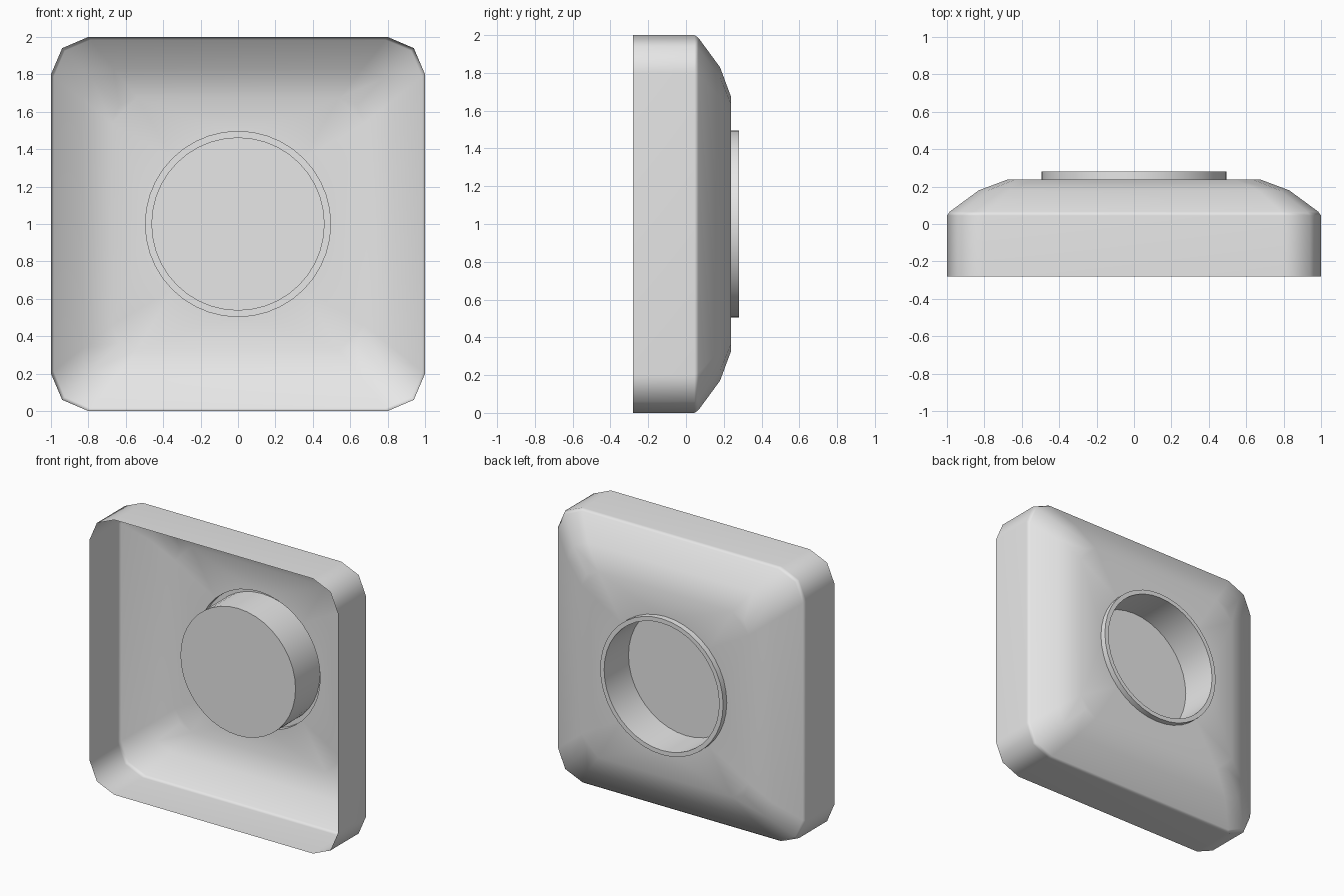
import bpy
import bmesh
from math import cos, sin, pi, radians

cube = bpy.data.objects.get("Cube")
if cube:
    bpy.data.objects.remove(cube, do_unlink=True)

CENTRE_Z = 1.0
SIDES = 40

# Single grey finish
grey = bpy.data.materials.new("plain grey")
grey.use_nodes = True
grey.diffuse_color = (0.8, 0.8, 0.8, 1)
grey.node_tree.nodes["Principled BSDF"].inputs["Base Color"].default_value = (0.8, 0.8, 0.8, 1)


def square_loop(bm, half, y):
    """Square with chamfered corners, facing along y."""
    quadrant = [(1, 0.8), (0.94, 0.94), (0.8, 1)]
    points = []
    for _ in range(4):
        points += quadrant
        quadrant = [(-z, x) for x, z in quadrant]
    return [bm.verts.new((x * half, y, CENTRE_Z + z * half)) for x, z in points]


def circle_loop(bm, radius, y):
    angles = [2 * pi * i / SIDES for i in range(SIDES)]
    return [bm.verts.new((radius * cos(a), y, CENTRE_Z + radius * sin(a))) for a in angles]


def edges_round(bm, loop):
    pairs = zip(loop, loop[1:] + loop[:1])
    return [bm.edges.get(p) or bm.edges.new(p) for p in pairs]


def skin(bm, loops):
    """Join each loop to the next with a band of quads."""
    for a, b in zip(loops, loops[1:]):
        for i in range(len(a)):
            j = (i + 1) % len(a)
            bm.faces.new((a[i], b[i], b[j], a[j]))


def finish(bm, name):
    bmesh.ops.recalc_face_normals(bm, faces=bm.faces)
    # The rearmost surface must face backwards
    rear = max(bm.faces, key=lambda f: f.calc_center_median().y + abs(f.normal.y))
    if rear.normal.y < 0:
        bmesh.ops.reverse_faces(bm, faces=bm.faces)
    mesh = bpy.data.meshes.new(name)
    bm.to_mesh(mesh)
    bm.free()
    mesh.materials.append(grey)
    mesh.shade_smooth()
    obj = bpy.data.objects.new(name, mesh)
    bpy.context.collection.objects.link(obj)
    return obj


# Open-fronted housing: straight walls, sloped shoulders, back plate with a hole
bm = bmesh.new()
profile = [(1, -0.28), (1, 0.045), (0.985, 0.066), (0.83, 0.18), (0.675, 0.238)]
loops = [square_loop(bm, half, y) for half, y in profile]
skin(bm, loops)
hole = circle_loop(bm, 0.495, 0.238)
bmesh.ops.triangle_fill(bm, use_beauty=True, normal=(0, 1, 0),
                        edges=edges_round(bm, loops[-1]) + edges_round(bm, hole))
housing = finish(bm, "housing")
housing.modifiers.new("even_shading", "WEIGHTED_NORMAL")

# Raised collar around the hole, with a cup sunk into the housing
bm = bmesh.new()
profile = [(0.495, 0.238), (0.495, 0.28), (0.463, 0.28), (0.463, 0.0)]
loops = [circle_loop(bm, radius, y) for radius, y in profile]
skin(bm, loops)
bm.faces.new(loops[-1])
cup = finish(bm, "collar_and_cup")
cup.data.set_sharp_from_angle(angle=radians(30))
